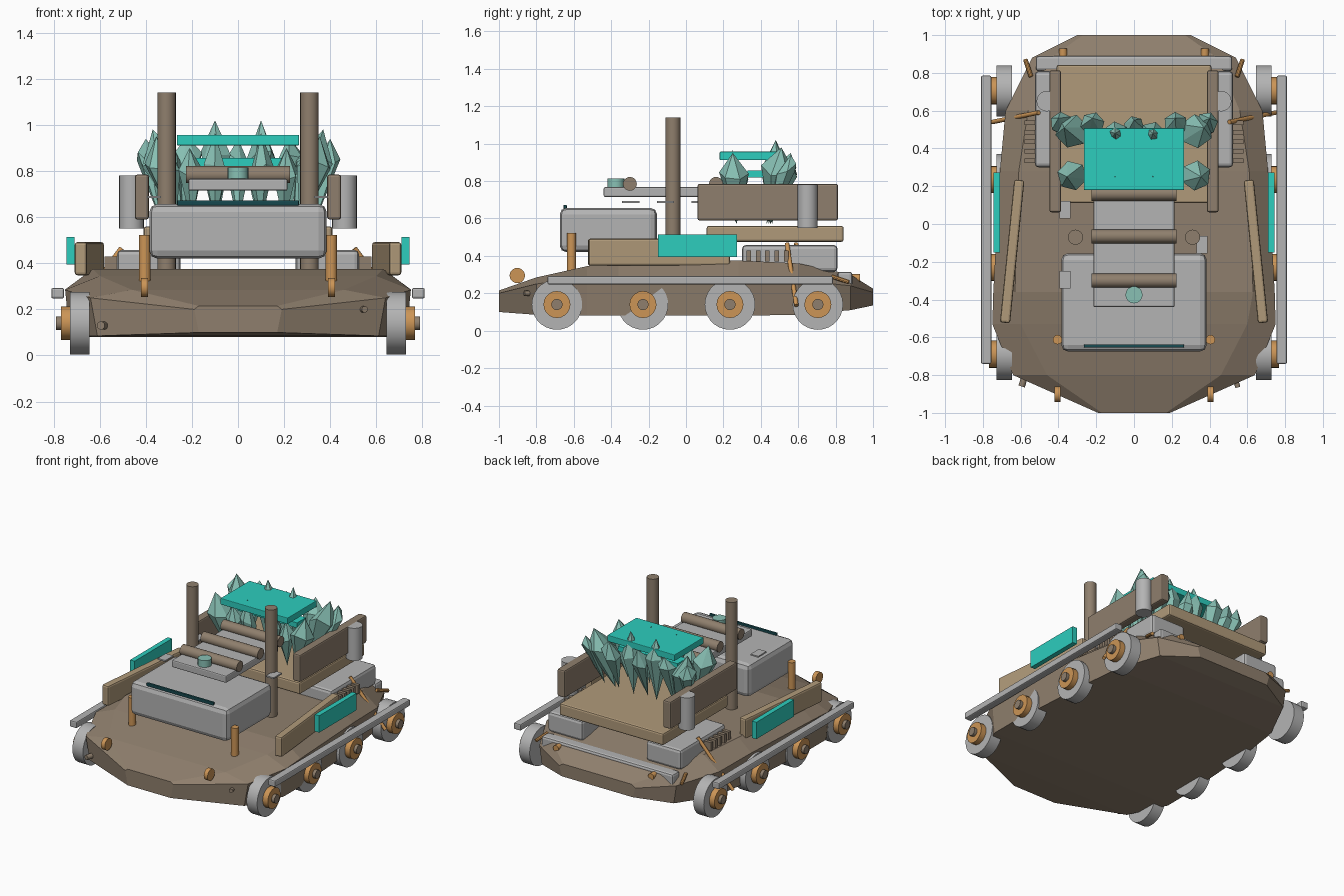
import bpy, bmesh, math, random
from mathutils import Vector, Matrix

if "Cube" in bpy.data.objects:
    bpy.data.objects.remove(bpy.data.objects["Cube"])

random.seed(4)


def lin(c):
    c /= 255
    return c / 12.92 if c <= 0.04045 else ((c + 0.055) / 1.055) ** 2.4


def material(name, r, g, b):
    m = bpy.data.materials.new(name)
    m.diffuse_color = (lin(r), lin(g), lin(b), 1)
    m.use_nodes = True
    m.node_tree.nodes["Principled BSDF"].inputs["Base Color"].default_value = m.diffuse_color
    return m


BROWN = material("brown", 143, 127, 109)
TAN = material("tan", 176, 154, 122)
GREY = material("grey", 180, 180, 180)
TEAL = material("teal", 45, 205, 190)
CRYSTAL = material("pale_teal", 136, 192, 180)
DARK = material("dark_teal", 22, 72, 78)
ORANGE = material("orange", 204, 149, 86)


def finish(name, bm, mat, smooth=False):
    bmesh.ops.recalc_face_normals(bm, faces=bm.faces)
    me = bpy.data.meshes.new(name)
    bm.to_mesh(me)
    bm.free()
    me.materials.append(mat)
    ob = bpy.data.objects.new(name, me)
    bpy.context.collection.objects.link(ob)
    if smooth:
        bpy.ops.object.select_all(action='DESELECT')
        ob.select_set(True)
        bpy.context.view_layer.objects.active = ob
        bpy.ops.object.shade_smooth_by_angle(angle=math.radians(35))
    return ob


def box(name, x, y, z, mat, bevel=0.0, turn=0.0):
    """Box from (min, max) ranges, optionally bevelled and turned about z."""
    size = Vector([r[1] - r[0] for r in (x, y, z)])
    centre = Vector([(r[0] + r[1]) / 2 for r in (x, y, z)])
    bm = bmesh.new()
    bmesh.ops.create_cube(bm, size=1)
    bmesh.ops.scale(bm, vec=size, verts=bm.verts)
    if bevel:
        bmesh.ops.bevel(bm, geom=bm.edges[:], offset=bevel, segments=2,
                        profile=0.5, affect='EDGES')
    bm.transform(Matrix.Translation(centre) @ Matrix.Rotation(turn, 4, 'Z'))
    return finish(name, bm, mat)


def rod(name, a, b, r, mat, sides=20):
    """Cylinder between two points."""
    a, b = Vector(a), Vector(b)
    d = b - a
    bm = bmesh.new()
    bmesh.ops.create_cone(bm, cap_ends=True, segments=sides, radius1=r,
                          radius2=r, depth=d.length)
    turn = Vector((0, 0, 1)).rotation_difference(d).to_matrix().to_4x4()
    bm.transform(Matrix.Translation((a + b) / 2) @ turn)
    return finish(name, bm, mat, True)


def sided(s, lo, hi):
    return tuple(sorted((s * lo, s * hi)))


# Hull: cross-sections lofted along y
# (y, bottom half width, bottom z, side half width, side z, top half width, top z)
stations = [
    (-1.0, .17, .10, .19, .20, .17, .215),
    (-.80, .61, .085, .64, .25, .46, .285),
    (-.53, .73, .08, .75, .285, .60, .345),
    (-.36, .73, .08, .745, .29, .63, .375),
    (.28, .69, .08, .71, .29, .61, .375),
    (.60, .65, .085, .68, .27, .56, .36),
    (.88, .52, .11, .54, .24, .44, .30),
    (1.0, .28, .135, .30, .205, .27, .225)]
bm = bmesh.new()
rings = []
for y, wb, zb, wm, zm, wt, zt in stations:
    half = [(wb, zb), (wm, zm), (wt, zt)]
    loop = half + [(-x, z) for x, z in reversed(half)]
    rings.append([bm.verts.new((x, y, z)) for x, z in loop])
for p, q in zip(rings, rings[1:]):
    for i in range(6):
        j = (i + 1) % 6
        bm.faces.new((p[i], p[j], q[j], q[i]))
bm.faces.new(rings[0])
bm.faces.new(rings[-1])
finish("hull", bm, BROWN)

# Central cabin, top plate and rollers
box("cabin", (-.385, .385), (-.675, -.155), (.42, .657), GREY, .035)
box("cabin_slot", (-.265, .265), (-.655, -.637), (.65, .673), DARK, .005)
box("top_plate", (-.215, .215), (-.44, .15), (.715, .767), GREY, .008)
for y in (-.3, -.065, .16):
    rod("roller", (-.225, y, .785), (.225, y, .785), .037, BROWN)
rod("plate_cap", (0, -.375, .76), (0, -.375, .815), .045, CRYSTAL)
for x, y in ((-.365, .075), (.36, -.11), (-.365, -.295)):
    box("small_tab", (x - .03, x + .03), (y - .046, y + .046), (.683, .693), GREY)

# Rear deck and beam
box("rear_deck", (-.41, .41), (.11, .843), (.475, .56), TAN, .012)
box("rear_beam", (-.52, .52), (.81, .89), (.23, .315), GREY, .015)

for s in (-1, 1):
    # Wheels with hubs and axle pins
    for y in (-.69, -.23, .235, .705):
        rod("wheel", (s * .645, y, .14), (s * .728, y, .14), .135, GREY, 28)
        rod("hub", (s * .70, y, .14), (s * .768, y, .14), .072, ORANGE)
        rod("axle_pin", (s * .74, y, .14), (s * .79, y, .14), .03, BROWN, 14)
    box("side_rail", sided(s, .755, .81), (-.74, .785), (.247, .293), GREY, .008)

    # Slanted side armour with bright panel
    box("side_armour", sided(s, .618, .672), (-.525, .235), (.348, .492), TAN,
        .012, s * .1)
    box("side_panel", sided(s, .71, .745), (-.15, .272), (.395, .515), TEAL)

    # Tall masts
    rod("mast", (s * .31, -.07, .33), (s * .31, -.07, 1.14), .04, BROWN)

    # Rear walls and tanks
    box("rear_wall", sided(s, .387, .447), (.062, .813), (.59, .785), BROWN, .01)
    rod("tank", (s * .462, .65, .55), (s * .462, .65, .782), .054, GREY)

    # Engine boxes with vent fins
    box("engine_box", sided(s, .25, .525), (.3, .81), (.315, .458), GREY, .02)
    for i in range(5):
        y = .335 + i * .05
        box("vent_fin", sided(s, .515, .58), (y - .012, y + .012), (.37, .43), BROWN)

    # Orange fittings
    rod("front_post", (s * .405, -.612, .30), (s * .405, -.612, .522), .025, ORANGE)
    rod("front_lamp", (s * .39, -.902, .295), (s * .42, -.902, .295), .041, ORANGE)
    rod("rear_lamp", (s * .375, .87, .28), (s * .375, .93, .28), .022, ORANGE, 14)
    rod("exhaust_pipe", (s * .505, .565 - s * .025, .465),
        (s * .75, .565 + s * .025, .135), .012, ORANGE, 12)
    rod("rear_peg", (s * .545, .78, .29), (s * .575, .87, .26), .012, ORANGE, 10)

# Small bolts on the bow
rod("bow_bolt", (-.57, -.78, .13), (-.595, -.86, .13), .018, BROWN, 12)
rod("bow_bolt", (.53, -.80, .2), (.55, -.865, .2), .014, BROWN, 12)

# Crystal bed: plates and leaning double pyramids
box("crystal_plate", (-.265, .265), (.18, .508), (.912, .957), TEAL, .004)
box("lower_plate", (-.235, .235), (.33, .43), (.82, .857), TEAL)


def crystal(foot, tip, r, ring_z=.85, sides=6):
    foot, tip = Vector(foot), Vector(tip)
    bm = bmesh.new()
    mid = foot.lerp(tip, (ring_z - foot.z) / (tip.z - foot.z))
    start = random.uniform(0, 1)
    ring = []
    for i in range(sides):
        a = start + math.tau * i / sides
        ring.append(bm.verts.new(mid + Vector((
            r * math.cos(a), r * math.sin(a), random.uniform(-.035, .035)))))
    low, top = bm.verts.new(foot), bm.verts.new(tip)
    for i in range(sides):
        j = (i + 1) % sides
        bm.faces.new((ring[i], ring[j], top))
        bm.faces.new((ring[j], ring[i], low))
    finish("crystal", bm, CRYSTAL)


for s in (-1, 1):
    crystal((s * .24, .45, .57), (s * .37, .51, .98), .09)
    crystal((s * .27, .27, .57), (s * .355, .25, .95), .08, .83)
    crystal((s * .22, .44, .57), (s * .22, .56, .95), .065)
    crystal((s * .09, .46, .57), (s * .10, .48, 1.02), .07, .86)
    crystal((s * .10, .27, .57), (s * .10, .25, .965), .055, .80)
    crystal((s * .20, .27, .57), (s * .21, .24, .90), .055, .78)
    crystal((s * .33, .44, .57), (s * .40, .56, .94), .06, .86)
crystal((0, .43, .57), (0, .55, .94), .055, .84)
